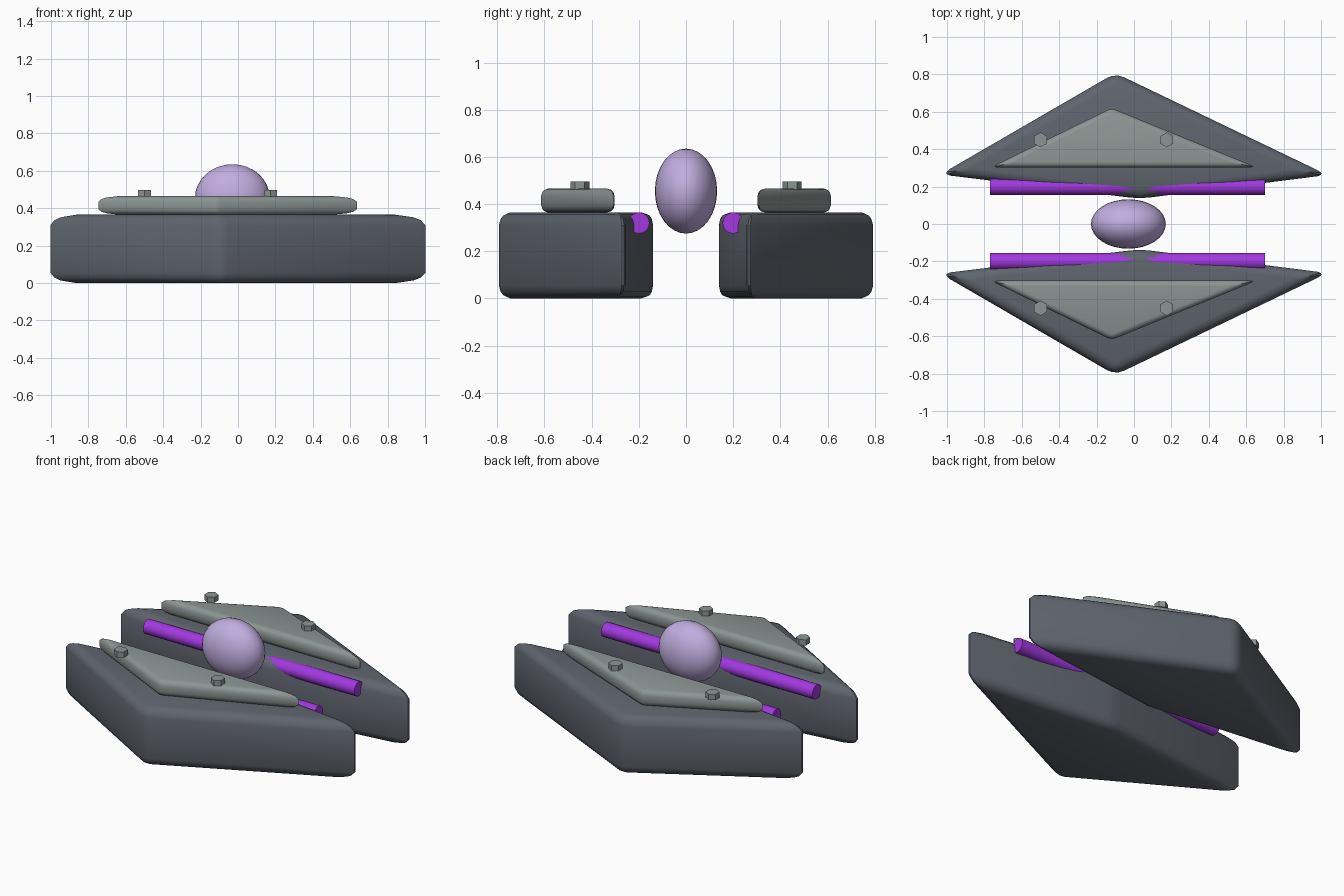
import bpy, bmesh, math

if "Cube" in bpy.data.objects:
    bpy.data.objects.remove(bpy.data.objects["Cube"])


def material(name, rgb):
    m = bpy.data.materials.new(name)
    m.diffuse_color = (*rgb, 1)
    m.use_nodes = True
    m.node_tree.nodes["Principled BSDF"].inputs["Base Color"].default_value = m.diffuse_color
    return m


SLATE = material("slate_grey", (0.115, 0.130, 0.155))
STEEL = material("pale_steel", (0.265, 0.305, 0.297))
VIOLET = material("bright_violet", (0.36, 0.04, 0.74))
LILAC = material("soft_lilac", (0.53, 0.42, 0.74))


def finish(obj, name, mat):
    obj.name = name
    obj.data.materials.append(mat)
    bpy.ops.object.select_all(action='DESELECT')
    obj.select_set(True)
    bpy.context.view_layer.objects.active = obj
    bpy.ops.object.shade_smooth_by_angle(angle=math.radians(30))


def slab(name, outline, side, z0, z1, bevel, mat):
    """Extruded outline with rounded edges; side = 1 back, -1 front."""
    bm = bmesh.new()
    base = bm.faces.new([bm.verts.new((x, y * side, z0)) for x, y in outline])
    top = bmesh.ops.extrude_face_region(bm, geom=[base])["geom"]
    bmesh.ops.translate(bm, vec=(0, 0, z1 - z0),
                        verts=[v for v in top if isinstance(v, bmesh.types.BMVert)])
    bmesh.ops.recalc_face_normals(bm, faces=bm.faces)
    bmesh.ops.bevel(bm, geom=bm.edges[:], offset=bevel, segments=3,
                    profile=0.5, affect='EDGES')
    mesh = bpy.data.meshes.new(name)
    bm.to_mesh(mesh)
    bm.free()
    obj = bpy.data.objects.new(name, mesh)
    bpy.context.collection.objects.link(obj)
    finish(obj, name, mat)


HULL = [(-1.035, 0.265), (0.03, 0.135), (1.035, 0.262), (-0.1, 0.807)]
PLATE = [(-0.765, 0.303), (0.655, 0.303), (-0.12, 0.62)]

for side, word in ((-1, "front"), (1, "back")):
    # Hull half and the armour plate on top of it
    slab(word + "_hull", HULL, side, 0.0, 0.365, 0.055, SLATE)
    slab(word + "_plate", PLATE, side, 0.365, 0.465, 0.03, STEEL)

    # Glowing tube along the inner edge
    bpy.ops.mesh.primitive_cylinder_add(vertices=16, radius=0.045, depth=1.47,
                                        location=(-0.035, 0.2 * side, 0.32),
                                        rotation=(0, math.pi / 2, 0))
    finish(bpy.context.object, word + "_tube", VIOLET)

    # Hexagonal bolts
    for x, end in ((-0.5, "left"), (0.175, "right")):
        bpy.ops.mesh.primitive_cylinder_add(vertices=6, radius=0.04, depth=0.035,
                                            location=(x, 0.45 * side, 0.479))
        finish(bpy.context.object, f"{word}_{end}_bolt", STEEL)

# Central canopy bubble
bpy.ops.mesh.primitive_uv_sphere_add(segments=32, ring_count=16, radius=1,
                                     location=(-0.03, 0, 0.455))
bubble = bpy.context.object
bubble.scale = (0.2, 0.132, 0.18)
bpy.ops.object.transform_apply(location=False, rotation=False, scale=True)
finish(bubble, "canopy", LILAC)
